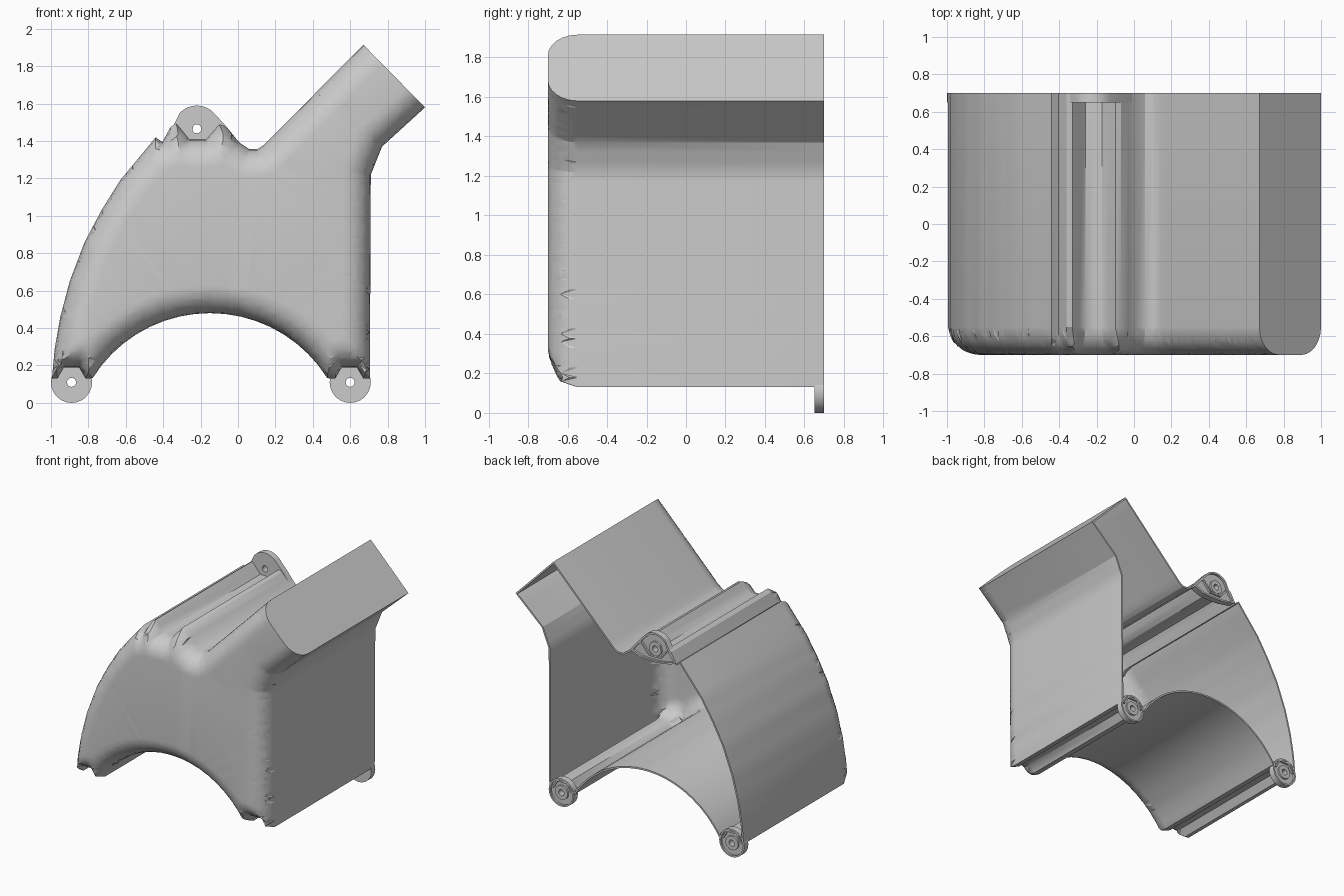
import bpy, bmesh, math
from mathutils import Vector as V
from mathutils.geometry import delaunay_2d_cdt, intersect_point_line

if "Cube" in bpy.data.objects:
    bpy.data.objects.remove(bpy.data.objects["Cube"])

R = 0.15            # front edge rounding
FRONT, BACK = -0.7, 0.7


def finish(bm, name, thickness=0):
    bmesh.ops.recalc_face_normals(bm, faces=bm.faces)
    me = bpy.data.meshes.new(name)
    bm.to_mesh(me)
    bm.free()
    ob = bpy.data.objects.new(name, me)
    bpy.context.collection.objects.link(ob)
    bpy.ops.object.select_all(action='DESELECT')
    ob.select_set(True)
    bpy.context.view_layer.objects.active = ob
    if thickness:
        m = ob.modifiers.new("wall", 'SOLIDIFY')
        m.thickness = thickness
        m.offset = -1
        bpy.ops.object.modifier_apply(modifier=m.name)
    bpy.ops.object.shade_smooth_by_angle(angle=math.radians(25))
    return ob


def foot(x):
    # lips and screw groove at the bottom of a leg
    return [(x - .075, .13), (x - .04, .19), (x + .04, .19), (x + .075, .13)]


# Outline seen from the front, counter-clockwise
arch = [(-.15 + .74 * math.cos(math.radians(a)), -.26 + .74 * math.sin(math.radians(a)))
        for a in [148 - 116 * i / 18 for i in range(19)]]
cap_start = (1.0, 1.58)
outline = ([(-.995, .13)] + foot(-.89) + arch + foot(.595) + [(.705, .13),
           (.71, 1.22), (.77, 1.37), cap_start, (.67, 1.915),
           (.14, 1.38), (.105, 1.357), (.06, 1.357), (.01, 1.39),
           (-.07, 1.48), (-.10, 1.49), (-.17, 1.41), (-.26, 1.41), (-.33, 1.495),
           (-.36, 1.475), (-.405, 1.395), (-.44, 1.42),
           (-.63, 1.19), (-.73, 1.03), (-.82, .86), (-.90, .65), (-.95, .46), (-.98, .29)])
P = [V(p) for p in outline]
N = len(P)
cap = outline.index(cap_start)
segs = [(P[i], P[(i + 1) % N]) for i in range(N)]
rounded = [s for i, s in enumerate(segs) if i != cap]


def dist(p):
    best = 9
    for a, b in rounded:
        ab = b - a
        t = max(0, min(1, (p - a).dot(ab) / ab.length_squared))
        best = min(best, (p - a - ab * t).length)
    return best


def depth(d):
    k = max(0, R - d)
    return FRONT + R - math.sqrt(R * R - k * k)


steps = [R * (1 - math.cos(math.radians(a))) for a in (15, 30, 45, 60, 75, 90)]
ring, inner = [], []


def add_offsets(p, n):
    for d in steps:
        q = p + n * d
        if dist(q) > d - 1e-4:
            inner.append(q)


def normal(i):
    a, b = segs[i % N]
    t = (b - a).normalized()
    return V((-t.y, t.x))


for i, (a, b) in enumerate(segs):
    L = (b - a).length
    if i == cap:
        t = (b - a) / L
        ring += [a] + [a + t * d for d in steps] + [b - t * d for d in reversed(steps)]
        continue
    n = normal(i)
    k = max(1, round(L / .05))
    for j in range(k):
        p = a.lerp(b, j / k)
        ring.append(p)
        if j:
            add_offsets(p, n)
    if i - 1 != cap:
        prev = normal(i - 1)
        for f in (0, .25, .5, .75, 1):
            add_offsets(a, prev.lerp(n, f).normalized())
# filler points along the meeting lines of the rounded edges
for i in range(-25, 26):
    for j in range(2, 49):
        q = V((i * .04, j * .04))
        if .012 < dist(q) < R:
            inner.append(q)

# Hollow housing: rounded front face, straight walls, open back
co, _, faces, _, _, _ = delaunay_2d_cdt(ring + inner, [], [list(range(len(ring)))], 1, 1e-4)
bm = bmesh.new()
vs = [bm.verts.new((c.x, depth(dist(c)), c.y)) for c in co]
for f in faces:
    bm.faces.new([vs[k] for k in f])
bmesh.ops.delete(bm, geom=[v for v in bm.verts if not v.link_faces], context='VERTS')
rim = [e for e in bm.edges if len(e.link_faces) == 1]
new = bmesh.ops.extrude_edge_only(bm, edges=rim)['geom']
for v in new:
    if isinstance(v, bmesh.types.BMVert):
        v.co.y = BACK
finish(bm, "housing_shell", .013)


def screw_tab(name, cx, cz, pts):
    # plate with raised rim, screw boss and through hole
    bm = bmesh.new()
    c = V((cx, cz))
    levels = [(1, .65), (1, BACK), (.88, BACK), (.88, .685),
              (-.055, .685), (-.055, BACK), (-.024, BACK), (-.024, .65)]
    rings = []
    for s, y in levels:
        loop = []
        for p in pts:
            d = V(p) - c
            q = c + (d * s if s > 0 else d.normalized() * -s)
            loop.append(bm.verts.new((q.x, y, q.y)))
        rings.append(loop)
    n = len(pts)
    for k in range(len(rings)):
        a, b = rings[k], rings[(k + 1) % len(rings)]
        for i in range(n):
            j = (i + 1) % n
            bm.faces.new((a[i], a[j], b[j], b[i]))
    finish(bm, name)


def arc(cx, cz, r, a0, a1, n):
    return [(cx + r * math.cos(math.radians(a0 + (a1 - a0) * i / n)),
             cz + r * math.sin(math.radians(a0 + (a1 - a0) * i / n))) for i in range(n + 1)]


# Screw tabs on the back rim
for name, x in (("left_screw_tab", -.89), ("right_screw_tab", .6)):
    screw_tab(name, x, .11, arc(x, .11, .11, 0, 345, 23))
top = arc(-.22, 1.465, .125, 42, 138, 8) + [(-.36, 1.45), (-.405, 1.395), (-.34, 1.375),
      (-.28, 1.365), (-.22, 1.36), (-.16, 1.36), (-.09, 1.365), (.0, 1.4), (-.06, 1.475)]
screw_tab("top_screw_tab", -.22, 1.465, top)
